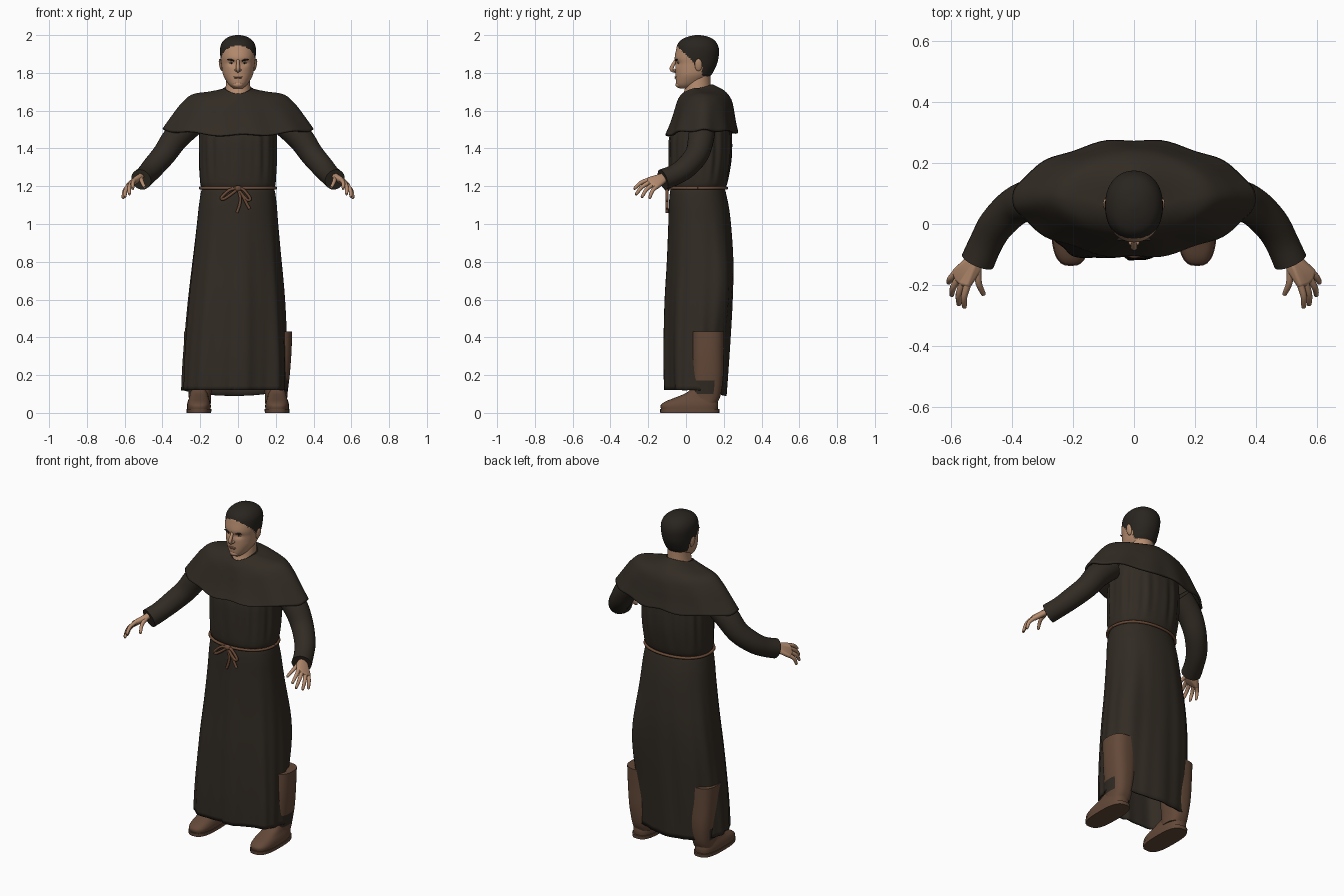
import bpy, bmesh
from math import cos, sin, pi, exp, radians
from mathutils import Vector

if "Cube" in bpy.data.objects:
    bpy.data.objects.remove(bpy.data.objects["Cube"], do_unlink=True)


def material(name, r, g, b):
    m = bpy.data.materials.new(name)
    m.use_nodes = True
    m.diffuse_color = (r, g, b, 1)
    bsdf = m.node_tree.nodes["Principled BSDF"]
    bsdf.inputs["Base Color"].default_value = (r, g, b, 1)
    bsdf.inputs["Roughness"].default_value = 0.9
    return m


ROBE = material("dark robe cloth", .031, .024, .017)
SKIN = material("skin", .47, .265, .16)
HAIR = material("dark hair", .022, .018, .014)
LEATHER = material("boot leather", .125, .066, .04)
ROPE = material("rope", .15, .07, .038)
LIPS = material("lips", .3, .14, .09)
EYE = material("eye white", .4, .33, .27)


def finish(name, bm, mats, rule=None):
    """Turn a bmesh into a smooth-shaded object."""
    bmesh.ops.recalc_face_normals(bm, faces=bm.faces)
    for f in bm.faces:
        f.smooth = True
        if rule:
            f.material_index = rule(f.calc_center_median())
    me = bpy.data.meshes.new(name)
    bm.to_mesh(me)
    bm.free()
    me.set_sharp_from_angle(angle=radians(50))
    for m in mats:
        me.materials.append(m)
    ob = bpy.data.objects.new(name, me)
    bpy.context.collection.objects.link(ob)
    return ob


def smooth_rows(rows, steps):
    """Catmull-Rom interpolation between rows of numbers."""
    out = []
    for i in range(len(rows) - 1):
        a, b, c, d = (rows[max(i - 1, 0)], rows[i], rows[i + 1],
                      rows[min(i + 2, len(rows) - 1)])
        for s in range(steps):
            t = s / steps
            out.append([q + .5 * t * (r - p + t * (2 * p - 5 * q + 4 * r - w
                        + t * (3 * (q - r) + w - p)))
                        for p, q, r, w in zip(a, b, c, d)])
    return out + [list(rows[-1])]


def skin_rings(bm, rings, cap_start=True, cap_end=True):
    vs = [[bm.verts.new(p) for p in ring] for ring in rings]
    n = len(vs[0])
    for a, b in zip(vs, vs[1:]):
        for i in range(n):
            j = (i + 1) % n
            bm.faces.new((a[i], a[j], b[j], b[i]))
    if cap_start:
        bm.faces.new(vs[0])
    if cap_end:
        bm.faces.new(vs[-1])


def oval(a, hw, yf, yb, power):
    c, s = cos(a), sin(a)
    x = hw * abs(c) ** (2 / power) * (1 if c > 0 else -1)
    y = (yf + yb) / 2 + (yb - yf) / 2 * abs(s) ** (2 / power) * (1 if s > 0 else -1)
    return x, y


def loft(name, rows, mats, n=48, power=2, steps=4, xc=0, warp=None, rule=None,
         caps=(True, True)):
    """Rows: (z, half width, front y, back y) or (half width, front, back, side z, front z, back z)."""
    rows = [r if len(r) == 6 else (*r[1:], r[0], r[0], r[0]) for r in rows]
    rings = []
    for hw, yf, yb, zs, zf, zb in smooth_rows(rows, steps):
        ring = []
        for i in range(n):
            a = 2 * pi * i / n
            x, y = oval(a, hw, yf, yb, power)
            k = sin(a) ** 2
            p = Vector((x + xc, y, zs * (1 - k) + (zb if sin(a) > 0 else zf) * k))
            ring.append(warp(p, a) if warp else p)
        rings.append(ring)
    bm = bmesh.new()
    skin_rings(bm, rings, *caps)
    return finish(name, bm, mats, rule)


def tube(name, pts, mat, n=12, steps=4):
    """Round tube through points (x, y, z, radius)."""
    rows = smooth_rows(pts, steps)
    ps = [Vector(r[:3]) for r in rows]
    nrm, rings = Vector((.31, .2, .93)), []
    for i, p in enumerate(ps):
        t = (ps[min(i + 1, len(ps) - 1)] - ps[max(i - 1, 0)]).normalized()
        nrm = (nrm - t * nrm.dot(t)).normalized()
        side, r = t.cross(nrm), rows[i][3]
        rings.append([p + r * (nrm * cos(2 * pi * k / n) + side * sin(2 * pi * k / n))
                      for k in range(n)])
    bm = bmesh.new()
    skin_rings(bm, rings)
    return finish(name, bm, [mat])


def ball(name, loc, size, mat, tilt=0):
    bm = bmesh.new()
    bmesh.ops.create_uvsphere(bm, u_segments=16, v_segments=10, radius=1)
    ob = finish(name, bm, [mat])
    ob.location, ob.scale, ob.rotation_euler = loc, size, (0, tilt, 0)


def thicken(ob, t):
    mod = ob.modifiers.new("thickness", "SOLIDIFY")
    mod.thickness, mod.offset = t, -1


def bump(a, angle, width):
    return exp(-((a - angle) / width) ** 2)


# Robe with hanging folds, a front overlap, a right front pleat and fuller rear sides
def robe_folds(p, a):
    down = max(0, min(1, (1.15 - p.z) / 1.0))
    up = max(0, min(1, (p.z - 1.2) / .1)) * max(0, min(1, (1.55 - p.z) / .1))
    d = (a + pi / 2 + pi) % (2 * pi) - pi
    around = a if a < pi else a - 2 * pi
    f = 1 + .02 * down * sin(9 * a + 2 * p.z) + .014 * down * sin(17 * a)
    f += up * (.013 * sin(14 * a + 3 * p.z) + .01 * sin(23 * a))
    f += .08 * down * max(0, 1 - d / .3) * (d >= -1e-4)
    f += down * (.13 * bump(around, -2.2, .28) - .08 * bump(around, -1.05, .25))
    knee = exp(-((p.z - .64) / .25) ** 2)
    f += knee * (.14 * bump(a, .65, .4) + .05 * bump(a, 2.5, .4))
    return Vector((p.x * f - .02 * down, .06 + (p.y - .06) * f, p.z))


robe = loft("robe", [
    (.275, -.108, .21, .12, .12, .09), (.25, .273, -.112, .222), (.4, .266, -.112, .233),
    (.6, .252, -.108, .245), (.8, .234, -.098, .25), (1.0, .215, -.092, .238),
    (1.1, .206, -.09, .225), (1.17, .196, -.085, .21), (1.19, .19, -.08, .205),
    (1.22, .20, -.088, .22), (1.35, .205, -.09, .24), (1.47, .205, -.085, .242),
    (1.56, .195, -.05, .23), (1.62, .12, 0, .18)],
    [ROBE], n=144, power=2.25, warp=robe_folds, caps=(False, True))
thicken(robe, .01)


# Shoulder cape with a wavy hem
def cape_waves(p, a):
    k = max(0, min(1, (1.66 - p.z) / .18))
    return Vector((p.x, p.y + .005 * k * sin(11 * a), p.z + .006 * k * sin(8 * a + 1)))


cape = loft("shoulder_cape", [
    (.078, -.022, .135, 1.72, 1.69, 1.74), (.088, -.03, .15, 1.713, 1.68, 1.735),
    (.16, -.045, .205, 1.70, 1.655, 1.705), (.245, -.06, .24, 1.685, 1.61, 1.66),
    (.303, -.075, .256, 1.635, 1.56, 1.60), (.355, -.093, .266, 1.565, 1.51, 1.54),
    (.40, -.11, .278, 1.5, 1.472, 1.485)],
    [ROBE], n=96, power=1.8, warp=cape_waves, caps=(False, False))
thicken(cape, .012)

# Rope belt with bow and hanging ends
belt = [(*oval(2 * pi * i / 48, .2, -.091, .215, 2.2), 1.19, .008) for i in range(49)]
tube("rope_belt", belt, ROPE, n=8, steps=1)
ball("belt_knot", (0, -.1, 1.188), (.02, .014, .016), ROPE)
bows = {
    "right_bow_loop": [(0, 1.19), (-.045, 1.18), (-.088, 1.14), (-.07, 1.135), (0, 1.185)],
    "left_bow_loop": [(0, 1.19), (.03, 1.18), (.065, 1.135), (.045, 1.13), (0, 1.185)],
    "right_rope_end": [(0, 1.185), (.012, 1.14), (.008, 1.1), (-.006, 1.06)],
    "left_rope_end": [(0, 1.185), (.025, 1.15), (.045, 1.11), (.062, 1.08)]}
for name, path in bows.items():
    tube(name, [(x, -.101, z, .008) for x, z in path], ROPE, n=8)


# Head: sunken eye sockets, hair chosen by hairline
def sockets(p, a):
    if p.y < .03:
        p.y += .009 * exp(-((abs(p.x) - .034) / .02) ** 2 - ((p.z - 1.852) / .014) ** 2)
    return p


def hairline(c):
    crown = c.z > 1.83 and c.y > .035 - (c.z - 1.86)
    nape = c.z > 1.785 and c.y > .085
    return int(crown or nape or c.z > 1.942)


loft("head", [
    (1.718, .025, -.035, .03), (1.735, .046, -.05, .07), (1.76, .064, -.054, .105),
    (1.79, .079, -.055, .135), (1.82, .085, -.056, .152), (1.85, .089, -.056, .165),
    (1.88, .093, -.06, .172), (1.92, .095, -.053, .175), (1.95, .09, -.045, .167),
    (1.975, .073, -.025, .148), (1.992, .045, .012, .115), (2.0, .012, .05, .075)],
    [SKIN, HAIR], n=72, power=2.15, steps=5, warp=sockets, rule=hairline)
loft("neck", [(1.65, .08, -.03, .14), (1.7, .068, -.01, .132), (1.75, .064, .0, .13),
              (1.8, .064, .02, .13)], [SKIN], n=32)

# Face details
tube("nose", [(0, -.05, 1.872, .008), (0, -.064, 1.85, .009), (0, -.076, 1.825, .011),
              (0, -.071, 1.812, .009), (0, -.055, 1.806, .006)], SKIN)
ball("chin", (0, -.036, 1.738), (.028, .02, .018), SKIN)
ball("upper_lip", (0, -.054, 1.779), (.025, .007, .003), LIPS)
ball("lower_lip", (0, -.054, 1.773), (.02, .008, .004), LIPS)
for s, side in ((1, "left"), (-1, "right")):
    ball(side + "_eye", (s * .034, -.037, 1.853), (.013, .006, .005), EYE)
    ball(side + "_pupil", (s * .034, -.042, 1.853), (.006, .003, .005), HAIR)
    ball(side + "_eyebrow", (s * .035, -.05, 1.868), (.023, .006, .005), HAIR, -s * .2)
    ball(side + "_nostril", (s * .011, -.06, 1.815), (.007, .01, .007), SKIN)
    ball(side + "_ear", (s * .091, .066, 1.842), (.009, .02, .033), SKIN, s * .2)

    # Sleeve
    arm = [(.25, .09, 1.53, .07), (.33, .08, 1.455, .069), (.39, .058, 1.37, .063),
           (.45, 0, 1.3, .059), (.485, -.06, 1.26, .055), (.513, -.122, 1.235, .056)]
    tube(side + "_sleeve", [(s * x, y, z, r) for x, y, z, r in arm], ROBE, n=24)

    # Hand: hulled palm plus five fingers
    knuckles = [(.545, -.195, 1.235), (.562, -.19, 1.222), (.576, -.176, 1.208),
                (.582, -.157, 1.197)]
    tips = [(.558, -.276, 1.186), (.576, -.267, 1.156), (.6, -.236, 1.142),
            (.61, -.194, 1.136)]
    bm = bmesh.new()
    for x, y, z in knuckles + [(.507, -.1, 1.262), (.525, -.105, 1.24), (.515, -.15, 1.245)]:
        v = bmesh.ops.create_icosphere(bm, subdivisions=2, radius=.014)["verts"]
        bmesh.ops.translate(bm, verts=v, vec=(s * x, y, z))
    hull = bmesh.ops.convex_hull(bm, input=bm.verts)
    inner = {g for g in hull["geom_interior"] if isinstance(g, bmesh.types.BMVert)}
    bmesh.ops.delete(bm, geom=list(inner), context="VERTS")
    finish(side + "_palm", bm, [SKIN])
    roots = knuckles + [(.513, -.15, 1.243)]
    for name, a, b in zip(("index", "middle", "ring", "little", "thumb"), roots,
                          tips + [(.494, -.234, 1.192)]):
        a, b = Vector((s * a[0], *a[1:])), Vector((s * b[0], *b[1:]))
        mid = (a + b) / 2 + Vector((s * .006, -.003, .008))
        tube(f"{side}_{name}_finger", [(*a, .012), (*mid, .0105), (*a.lerp(b, .93), .008),
                                       (*b, .004)], SKIN, n=10)

    # Boot shaft with a scrap of robe cloth tucked at the ankle, foot and sole
    loft(side + "_boot_shaft", [(.05, .058, .03, .165), (.1, .06, .032, .185),
         (.2, .072, .03, .198), (.32, .081, .028, .2), (.43, .085, .03, .202)],
         [LEATHER, ROBE], n=48, power=2.6, xc=s * .202,
         rule=lambda c: int(.095 < c.z < .16 and .045 < c.y < .15 and abs(c.x) > .23))
    loft(side + "_foot", [(.018, .062, -.132, .168), (.04, .063, -.134, .17),
         (.06, .059, -.11, .168), (.08, .052, -.06, .165), (.105, .046, .0, .16),
         (.13, .04, .03, .15)], [LEATHER], n=32, power=2.8, xc=s * .207)
    loft(side + "_sole", [(0, .065, -.136, .176), (.02, .066, -.138, .178)],
         [LEATHER], n=32, power=2.8, steps=1, xc=s * .207)
